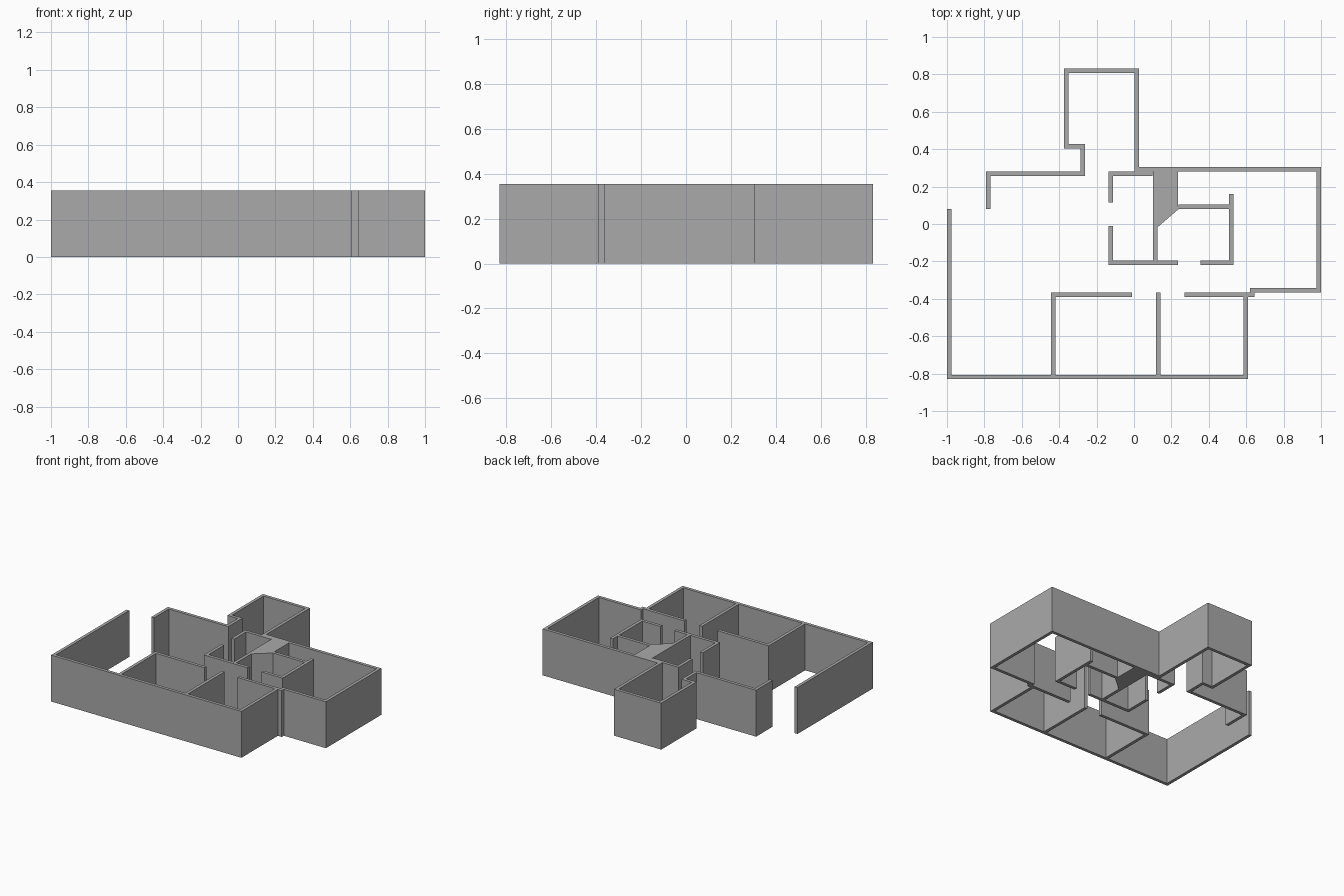
import bpy, bmesh
from mathutils import Vector

HEIGHT = 0.355
THICK = 0.024

if "Cube" in bpy.data.objects:
    bpy.data.objects.remove(bpy.data.objects["Cube"], do_unlink=True)

wall_grey = bpy.data.materials.new("wall grey")
wall_grey.use_nodes = True
colour = (0.4, 0.4, 0.4, 1)
wall_grey.diffuse_color = colour
wall_grey.node_tree.nodes["Principled BSDF"].inputs["Base Color"].default_value = colour


def extrude_plan(name, outline):
    """Raise a closed floor outline to full wall height."""
    bm = bmesh.new()
    base = bm.faces.new([bm.verts.new((x, y, 0)) for x, y in outline])
    top = bmesh.ops.extrude_face_region(bm, geom=[base])["geom"]
    bmesh.ops.translate(bm, vec=(0, 0, HEIGHT),
                        verts=[v for v in top if isinstance(v, bmesh.types.BMVert)])
    bmesh.ops.recalc_face_normals(bm, faces=bm.faces)
    mesh = bpy.data.meshes.new(name)
    bm.to_mesh(mesh)
    bm.free()
    mesh.materials.append(wall_grey)
    obj = bpy.data.objects.new(name, mesh)
    bpy.context.collection.objects.link(obj)


def wall(name, *path):
    """Thick wall with mitred corners along a centre line."""
    pts = [Vector(p) for p in path]
    dirs = [(b - a).normalized() for a, b in zip(pts, pts[1:])]
    left, right = [], []
    for i, p in enumerate(pts):
        before = dirs[max(i - 1, 0)]
        after = dirs[min(i, len(dirs) - 1)]
        n1, n2 = Vector((-before.y, before.x)), Vector((-after.y, after.x))
        offset = (n1 + n2) / (1 + n1.dot(n2)) * THICK / 2
        left.append(p + offset)
        right.append(p - offset)
    extrude_plan(name, left + right[::-1])


# Outer shell
wall("outer_wall_east_and_north",
     (0.27, -0.378), (0.631, -0.378), (0.631, -0.353), (0.988, -0.353),
     (0.988, 0.293), (0.015, 0.293), (0.015, 0.82), (-0.361, 0.82),
     (-0.361, 0.417), (-0.274, 0.417), (-0.274, 0.269), (-0.778, 0.269),
     (-0.778, 0.08))
wall("outer_wall_west_and_south",
     (-0.988, 0.08), (-0.988, -0.818), (0.598, -0.818), (0.598, -0.39))

# Front room partitions
wall("front_room_corner", (-0.01, -0.378), (-0.432, -0.378), (-0.432, -0.806))
wall("front_room_divider", (0.13, -0.365), (0.13, -0.806))

# Core rooms
wall("hall_entry_wall", (-0.123, 0.115), (-0.123, 0.269), (0.1, 0.269))
wall("hall_front_wall", (-0.123, -0.01), (-0.123, -0.208), (0.235, -0.208))
wall("core_divider", (0.113, -0.196), (0.113, -0.018))
wall("core_east_wall", (0.355, -0.208), (0.519, -0.208), (0.519, 0.16))
wall("core_back_wall", (0.237, 0.093), (0.507, 0.093))
extrude_plan("solid_pier", [(0.101, 0.281), (0.235, 0.281), (0.235, 0.105),
                            (0.24, 0.081), (0.125, -0.018), (0.101, -0.018)])
